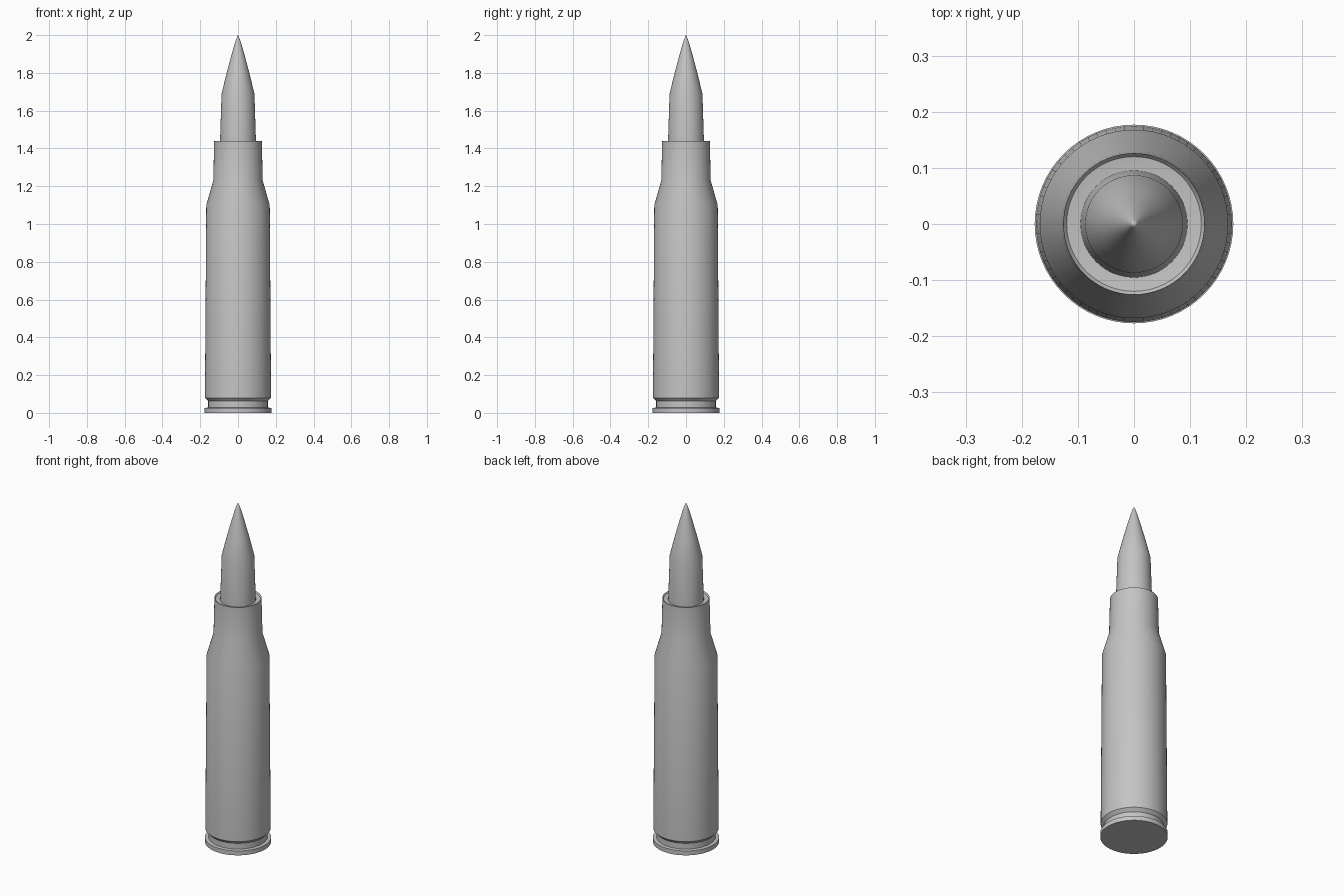
import bpy, bmesh, math

if "Cube" in bpy.data.objects:
    bpy.data.objects.remove(bpy.data.objects["Cube"])

SEGMENTS = 64

metal = bpy.data.materials.new("plain_grey")
metal.diffuse_color = (0.55, 0.55, 0.55, 1)
metal.use_nodes = True
metal.node_tree.nodes["Principled BSDF"].inputs["Base Color"].default_value = metal.diffuse_color


def lathe(name, profile):
    """Spin a (radius, z) profile around the z axis; radius 0 makes a pole."""
    bm = bmesh.new()
    rings = []
    for r, z in profile:
        if r == 0:
            rings.append([bm.verts.new((0, 0, z))] * SEGMENTS)
        else:
            rings.append([bm.verts.new((r * math.cos(2 * math.pi * i / SEGMENTS),
                                        r * math.sin(2 * math.pi * i / SEGMENTS), z))
                          for i in range(SEGMENTS)])
    for low, high in zip(rings, rings[1:]):
        for i in range(SEGMENTS):
            j = (i + 1) % SEGMENTS
            corners = list(dict.fromkeys((low[i], low[j], high[j], high[i])))
            bm.faces.new(corners)
    bmesh.ops.recalc_face_normals(bm, faces=bm.faces)
    mesh = bpy.data.meshes.new(name)
    bm.to_mesh(mesh)
    bm.free()
    obj = bpy.data.objects.new(name, mesh)
    bpy.context.collection.objects.link(obj)
    mesh.materials.append(metal)
    bpy.ops.object.select_all(action='DESELECT')
    obj.select_set(True)
    bpy.context.view_layer.objects.active = obj
    bpy.ops.object.shade_smooth_by_angle(angle=math.radians(30))
    return obj


# Case: base rim, groove, tapered body, shoulder, neck and bevelled mouth
lathe("case", [
    (0, 0), (0.177, 0), (0.177, 0.026), (0.158, 0.028), (0.158, 0.062),
    (0.175, 0.08), (0.168, 1.10), (0.131, 1.23), (0.126, 1.44),
    (0.120, 1.432), (0.09, 1.428), (0, 1.428),
])

# Pointed tip seated in the neck
lathe("pointed_tip", [
    (0, 1.40), (0.096, 1.40), (0.095, 1.44), (0.087, 1.69), (0.060, 1.80),
    (0.036, 1.89), (0.019, 1.95), (0.007, 1.985), (0, 2.0),
])
